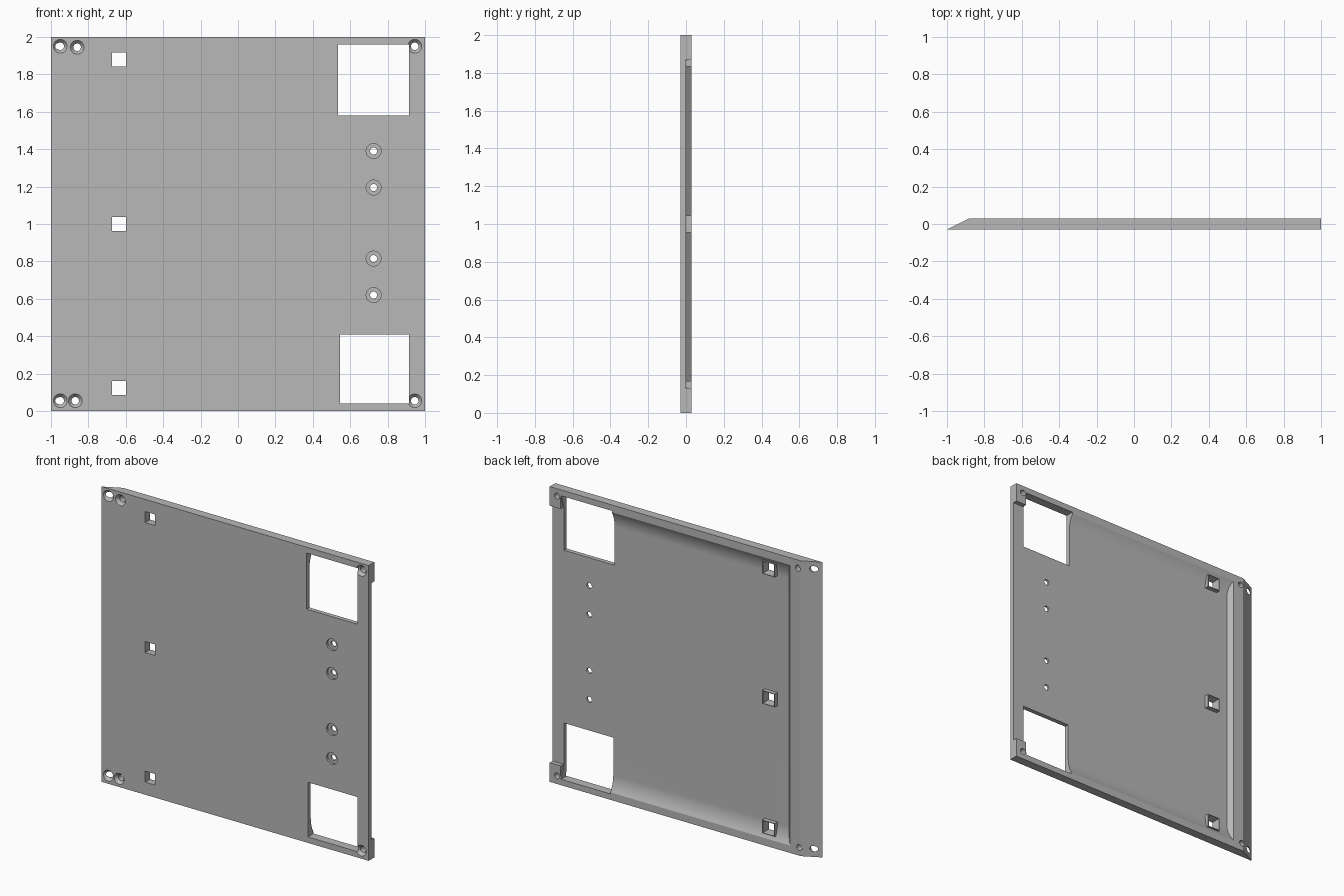
import bpy, bmesh, math

old = bpy.data.objects.get("Cube")
if old:
    bpy.data.objects.remove(old, do_unlink=True)

grey = bpy.data.materials.new("plain_grey")
grey.use_nodes = True
grey.diffuse_color = (0.48, 0.48, 0.48, 1)
grey.node_tree.nodes["Principled BSDF"].inputs["Base Color"].default_value = grey.diffuse_color

FRONT, FLOOR, BACK, OVER = -0.03, 0.0, 0.03, 0.06


def loft(name, loops):
    """Closed solid through matching loops of points."""
    bm = bmesh.new()
    rings = [[bm.verts.new(p) for p in loop] for loop in loops]
    n = len(rings[0])
    for a, b in zip(rings, rings[1:]):
        for i in range(n):
            j = (i + 1) % n
            bm.faces.new((a[i], a[j], b[j], b[i]))
    bm.faces.new(rings[0])
    bm.faces.new(rings[-1][::-1])
    bmesh.ops.recalc_face_normals(bm, faces=bm.faces)
    mesh = bpy.data.meshes.new(name)
    bm.to_mesh(mesh)
    bm.free()
    mesh.materials.append(grey)
    obj = bpy.data.objects.new(name, mesh)
    bpy.context.scene.collection.objects.link(obj)
    return obj


def box(name, x0, x1, y0, y1, z0, z1):
    return loft(name, [[(x0, y, z0), (x1, y, z0), (x1, y, z1), (x0, y, z1)] for y in (y0, y1)])


def round_cutter(x, z, steps, sides=24):
    """Turned cutter along y from (depth, radius) steps."""
    turns = [2 * math.pi * i / sides for i in range(sides)]
    return loft("hole_cutter", [[(x + r * math.cos(t), y, z + r * math.sin(t)) for t in turns]
                                for y, r in steps])


def combine(tool, operation="DIFFERENCE"):
    tool.hide_render = True
    mod = plate.modifiers.new("boolean", "BOOLEAN")
    mod.operation, mod.solver, mod.object = operation, "EXACT", tool
    bpy.context.view_layer.objects.active = plate
    bpy.ops.object.modifier_apply(modifier=mod.name)
    bpy.data.objects.remove(tool, do_unlink=True)


# Plate with one long edge sloped to a knife edge at the back
outline = [(-1, FRONT), (1, FRONT), (1, BACK), (-0.88, BACK)]
plate = loft("mounting_plate", [[(x, y, z) for x, y in outline] for z in (0, 2)])

# Back recess with coved top and bottom and a slanted end wall
run, rise = 0.11, BACK - FLOOR
radius = (run ** 2 + rise ** 2) / (2 * rise)
sweep = math.asin(run / radius)
cove = [(OVER, 0.05)]
for i in range(11):
    a = sweep * (1 - i / 10)
    cove.append((FLOOR + radius * (1 - math.cos(a)), 0.16 - radius * math.sin(a)))
section = cove + [(y, 2 - z) for y, z in reversed(cove)]
combine(loft("recess_cutter", [[(-0.77 - y, y, z) for y, z in section],
                               [(0.92, y, z) for y, z in section]]))

# Open end of the recess, leaving two corner blocks
combine(box("open_end_cutter", 0.90, 1.1, FLOOR, OVER, 0.13, 1.87))

# Square sockets on the recess floor
for z in (0.1225, 1.0, 1.88):
    combine(box("socket", -0.685, -0.59, -0.01, BACK - 0.001, z - 0.045, z + 0.045), "UNION")
    combine(loft("socket_cutter", [
        [(-0.6375 + sx * h, y, z + sz * h) for sx, sz in ((-1, -1), (1, -1), (1, 1), (-1, 1))]
        for y, h in ((-0.05, 0.0375), (FLOOR, 0.0375), (BACK + 0.01, 0.042))]))

# Two large windows
combine(box("upper_window_cutter", 0.535, 0.915, -0.1, 0.1, 1.58, 1.96))
combine(box("lower_window_cutter", 0.545, 0.915, -0.1, 0.1, 0.04, 0.41))

# Countersunk corner holes
for x, z in ((-0.95, 1.95), (-0.86, 1.945), (0.945, 1.95),
             (-0.95, 0.055), (-0.87, 0.055), (0.945, 0.055)):
    combine(round_cutter(x, z, [(-0.05, 0.037), (FRONT, 0.037), (-0.01, 0.02), (0.1, 0.02)]))

# Counterbored holes between the windows
for z in (0.62, 0.815, 1.195, 1.39):
    combine(round_cutter(0.725, z, [(-0.05, 0.04), (-0.015, 0.04), (-0.015, 0.019), (0.1, 0.019)]))

# Smooth curves, sharp edges
bpy.ops.object.select_all(action="DESELECT")
plate.select_set(True)
bpy.context.view_layer.objects.active = plate
bpy.ops.object.shade_smooth_by_angle(angle=math.radians(20))
